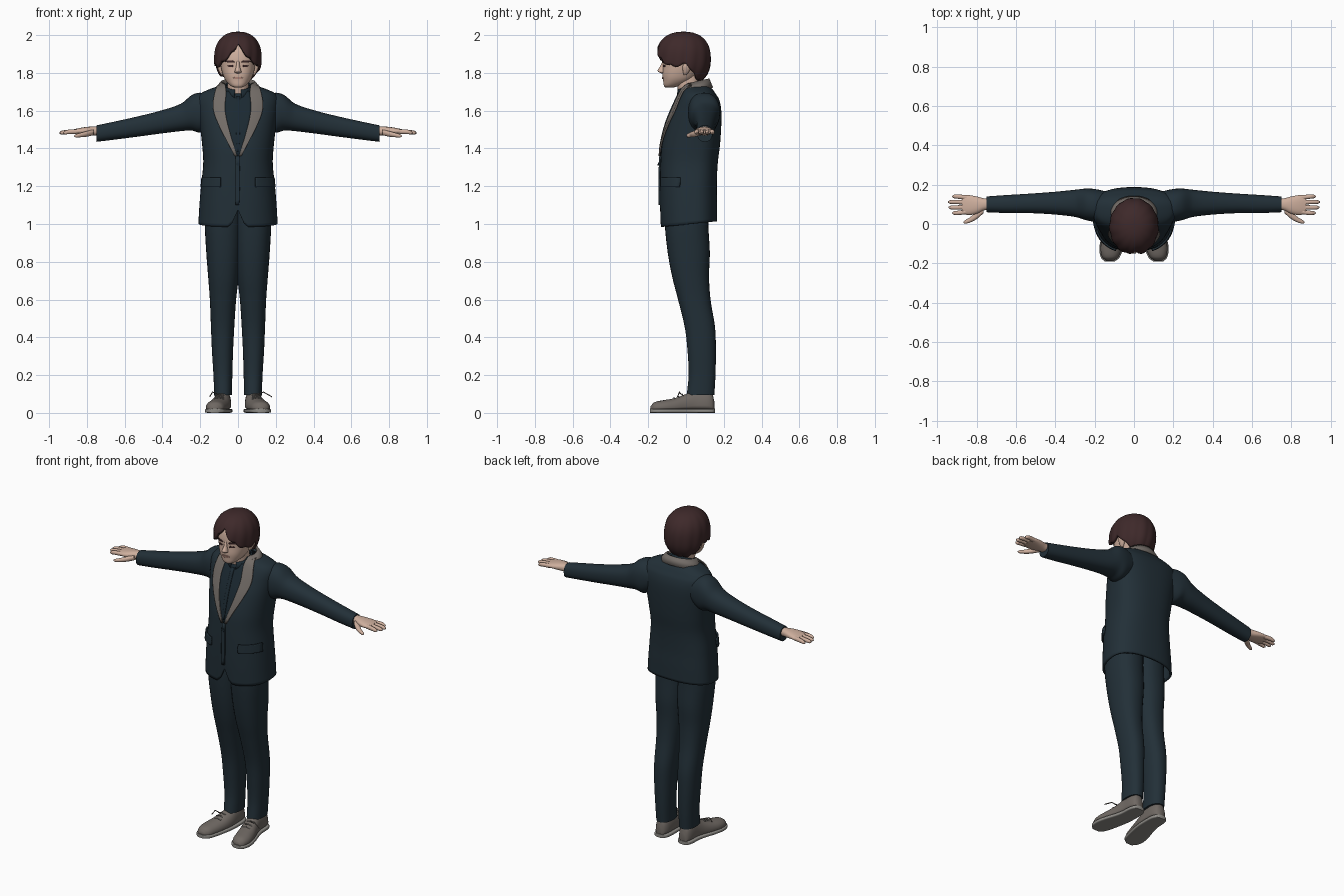
import bpy, bmesh, math
from mathutils import Vector
from mathutils.bvhtree import BVHTree

cube = bpy.data.objects.get("Cube")
if cube:
    bpy.data.objects.remove(cube, do_unlink=True)


def material(name, *rgb):
    m = bpy.data.materials.new(name)
    m.use_nodes = True
    m.diffuse_color = (*rgb, 1)
    bsdf = next(n for n in m.node_tree.nodes if n.type == 'BSDF_PRINCIPLED')
    bsdf.inputs["Base Color"].default_value = (*rgb, 1)
    bsdf.inputs["Roughness"].default_value = .8
    return m


NAVY = material("navy cloth", .016, .029, .039)
SHIRT = material("dark shirt", .011, .022, .031)
GREY = material("grey lapel", .17, .15, .135)
SKIN = material("skin", .62, .43, .34)
LIP = material("lip", .45, .25, .2)
HAIR = material("brown hair", .048, .022, .023)
SHOE = material("grey leather", .16, .14, .125)
SOLE = material("pale sole", .27, .26, .24)
SIDES = ((1, "left"), (-1, "right"))


def finish(name, bm, mat, thick=0, offset=-1, sharp=50):
    bmesh.ops.recalc_face_normals(bm, faces=bm.faces)
    me = bpy.data.meshes.new(name)
    bm.to_mesh(me)
    bm.free()
    me.materials.append(mat)
    me.shade_smooth()
    me.set_sharp_from_angle(angle=math.radians(sharp))
    ob = bpy.data.objects.new(name, me)
    bpy.context.collection.objects.link(ob)
    if thick:
        mod = ob.modifiers.new("thickness", 'SOLIDIFY')
        mod.thickness, mod.offset = thick, offset
    return ob


def smooth(rows, n):
    """Hermite interpolation of rows, whose first value is the parameter."""
    def slope(i):
        a, b = rows[max(i - 1, 0)], rows[min(i + 1, len(rows) - 1)]
        return [(q - p) / (b[0] - a[0]) for p, q in zip(a, b)]
    out = []
    for i in range(len(rows) - 1):
        h = rows[i + 1][0] - rows[i][0]
        for k in range(n):
            u = k / n
            s = u * u * (3 - 2 * u)
            out.append([p * (1 - s) + q * s + h * (u * (1 - u) ** 2 * m - u * u * (1 - u) * w)
                        for p, q, m, w in zip(rows[i], rows[i + 1], slope(i), slope(i + 1))])
    return out + [list(rows[-1])]


def grid(bm, rings, closed):
    vs = [[bm.verts.new(p) for p in r] for r in rings]
    n = len(vs[0])
    for a, b in zip(vs, vs[1:]):
        for j in range(n if closed else n - 1):
            k = (j + 1) % n
            bm.faces.new((a[j], a[k], b[k], b[j]))
    return vs


def loft(name, axis, rows, mat, side=1, power=2.3, mid=.5, seg=32, n=4, cap=True, bend=None, thick=0):
    """Rounded sections along an axis; a row is position, a min, a max, b min, b max."""
    rings = []
    for t, a0, a1, b0, b1 in smooth(rows, n):
        ring, bc = [], b0 + (b1 - b0) * mid
        for j in range(seg):
            w = math.tau * j / seg
            c, s = math.cos(w), math.sin(w)
            a = (a0 + a1) / 2 + (a1 - a0) / 2 * math.copysign(abs(c) ** (2 / power), c)
            b = bc + (b1 - bc if s > 0 else bc - b0) * math.copysign(abs(s) ** (2 / power), s)
            p = {'x': (t, a, b), 'y': (a, t, b), 'z': (a, b, t)}[axis]
            p = bend(*p) if bend else p
            ring.append((p[0] * side, p[1], p[2]))
        rings.append(ring)
    bm = bmesh.new()
    vs = grid(bm, rings, True)
    if cap:
        bm.faces.new(vs[0])
        bm.faces.new(vs[-1])
    return finish(name, bm, mat, thick)


def sym(rows):
    return [(z, -w, w, b0, b1) for z, w, b0, b1 in rows]


def surface(ob):
    me = ob.data
    return BVHTree.FromPolygons([v.co for v in me.vertices], [p.vertices for p in me.polygons])


def patch(name, tree, rows, mat, side=1, lift=.004, cols=10):
    """Thin plate laid on the front of a surface; a row is height, x start, x end."""
    rings = []
    for z, xa, xb in smooth(rows, 5):
        ring = []
        for j in range(cols + 1):
            x = side * (xa + (xb - xa) * j / cols)
            hit, nor, *_ = tree.ray_cast(Vector((x, -1, z)), Vector((0, 1, 0)))
            if hit is None:
                hit, nor, *_ = tree.find_nearest(Vector((x, 0, z)))
            nor = -nor if nor.y > 0 else nor
            ring.append(hit + nor * lift)
        rings.append(ring)
    bm = bmesh.new()
    grid(bm, rings, False)
    return finish(name, bm, mat, .009, 0)


def band(name, start, low, high, mat, thick):
    """Collar strip round the neck; low and high are x radius, y radius, y centre, z, tilt."""
    rings = []
    for i in range(41):
        a = math.radians(start + (360 - 2 * start) * i / 40)
        rings.append([(rx * math.sin(a), cy - ry * math.cos(a), z - tilt * math.cos(a))
                      for rx, ry, cy, z, tilt in (low, high)])
    bm = bmesh.new()
    grid(bm, rings, False)
    return finish(name, bm, mat, thick, 0)


def wire(name, points, radius, mat):
    cu = bpy.data.curves.new(name, 'CURVE')
    cu.dimensions, cu.bevel_depth, cu.bevel_resolution = '3D', radius, 1
    sp = cu.splines.new('POLY')
    sp.points.add(len(points) - 1)
    for p, co in zip(sp.points, points):
        p.co = (*co, 1)
    cu.materials.append(mat)
    bpy.context.collection.objects.link(bpy.data.objects.new(name, cu))


# Jacket body, with a notch in the front hem
def hem(x, y, z):
    k = max(0, 1 - (z - 1) / .12)
    notch = .09 * max(0, 1 - abs(x) / .04) if y < 0 else 0
    return x, y, z + k * (notch + .1 * (y - .02))


jacket = loft("jacket_body", 'z', sym([
    (1, .21, -.135, .165), (1.1, .204, -.138, .165), (1.2, .196, -.138, .163), (1.32, .184, -.135, .168),
    (1.42, .19, -.127, .18), (1.53, .203, -.1, .187), (1.61, .214, -.068, .186), (1.66, .216, -.045, .175),
    (1.69, .198, -.03, .157), (1.71, .16, -.02, .143), (1.735, .09, 0, .12)]),
    NAVY, mid=.6, seg=64, n=6, power=2.4, cap=False, bend=hem, thick=.012)
chest = surface(jacket)

# Shirt front, jacket closing edge and buttons
patch("shirt_front", chest, [(1.7, -.065, .065), (1.6, -.07, .07), (1.5, -.05, .05), (1.36, -.006, .006)], SHIRT)
patch("jacket_closing_edge", chest, [(1.36, -.012, .008), (1.22, -.014, .01), (1.1, -.012, .006)], NAVY)
patch("shirt_placket", chest, [(1.67, -.01, .01), (1.5, -.01, .01), (1.38, -.004, .004)], SHIRT, lift=.008)
patch("jacket_button", chest, [(1.325, -.004, .004), (1.317, -.01, .01), (1.309, -.004, .004)], SHIRT, lift=.01)

# Shirt collar and jacket collar behind the neck
band("shirt_collar", 14, (.075, .07, .02, 1.685, .025), (.066, .06, .018, 1.735, .025), SHIRT, .008)
band("jacket_collar", 55, (.128, .088, .05, 1.705, .015), (.085, .068, .05, 1.75, .018), GREY, .012)

# Trunk of the neck
loft("neck", 'z', sym([(1.64, .055, -.03, .07), (1.72, .056, -.045, .072), (1.81, .056, -.06, .072)]), SKIN, cap=False)

for s, tag in SIDES:
    # Lapels and pocket flaps
    patch(tag + "_lapel", chest, [(1.735, .066, .1), (1.69, .062, .12), (1.61, .068, .128),
                                  (1.52, .052, .098), (1.36, .006, .018)], GREY, s, lift=.008)
    patch(tag + "_pocket_flap", chest, [(1.245, .09, .182), (1.22, .088, .185), (1.195, .09, .186)], NAVY, s, lift=.008)

    # Sleeve
    loft(tag + "_sleeve", 'x', [
        (.14, .02, .165, 1.52, 1.68), (.2, .012, .178, 1.485, 1.695), (.245, .02, .18, 1.495, 1.682),
        (.3, .036, .174, 1.492, 1.638), (.4, .048, .164, 1.48, 1.603), (.52, .055, .155, 1.464, 1.572),
        (.65, .056, .147, 1.447, 1.543), (.75, .06, .14, 1.435, 1.522)], NAVY, s, n=6)

    # Hand, fingers and thumb
    loft(tag + "_hand", 'x', [
        (.7, .075, .128, 1.467, 1.512), (.76, .07, .13, 1.468, 1.516), (.8, .052, .14, 1.47, 1.514),
        (.84, .046, .147, 1.474, 1.508), (.875, .052, .146, 1.478, 1.5)], SKIN, s, seg=24)
    for i, tip in enumerate((.925, .943, .946, .925)):
        y, e = .062 + .024 * i, (i - 1.5) * .004
        loft(f"{tag}_finger_{i + 1}", 'x', [
            (.85, y - .012, y + .012, 1.477, 1.502), (.9, y - .011 + e, y + .011 + e, 1.476, 1.499),
            (tip - .01, y - .009 + e, y + .009 + e, 1.474, 1.493),
            (tip, y - .003 + e, y + .003 + e, 1.479, 1.486)], SKIN, s, seg=12)
    loft(tag + "_thumb", 'x', [
        (.765, .055, .09, 1.47, 1.5), (.8, .025, .065, 1.462, 1.492), (.835, .007, .033, 1.459, 1.482),
        (.858, .002, .02, 1.458, 1.475), (.867, .005, .011, 1.463, 1.469)], SKIN, s, seg=14)

    # Trouser leg
    loft(tag + "_trouser_leg", 'z', [
        (.095, .032, .126, .004, .15), (.2, .03, .13, .014, .156), (.33, .026, .138, .008, .158),
        (.45, .02, .143, -.006, .154), (.6, .01, .149, -.042, .13), (.72, -.004, .158, -.073, .122),
        (.85, -.015, .168, -.097, .126), (1, -.02, .175, -.112, .118), (1.12, -.02, .165, -.11, .12)],
        NAVY, s, n=6)

    # Shoe upper, welted sole and laces
    upper = [(-.187, .105, .142, .012, .036), (-.168, .08, .162, .012, .056), (-.12, .062, .17, .012, .067),
             (-.06, .048, .158, .012, .078), (0, .038, .138, .012, .1), (.05, .036, .126, .012, .122),
             (.11, .038, .122, .012, .122), (.14, .05, .112, .012, .1), (.15, .066, .098, .012, .06)]
    loft(tag + "_shoe", 'y', upper, SHOE, s, mid=.25, power=2.2)
    loft(tag + "_shoe_sole", 'y', [(y * 1.02, a - .006, b + .006, 0, .022) for y, a, b, *_ in upper],
         SOLE, s, power=5)
    for i in range(3):
        y, z = -.06 + .022 * i, .079 + .009 * i
        wire(f"{tag}_lace_{i + 1}", [(s * .075, y, z - .005), (s * .1, y - .004, z + .003),
                                     (s * .125, y, z - .006)], .003, SOLE)
    reach = .18 if s > 0 else .15
    wire(tag + "_lace_end", [(s * .1, -.025, .098), (s * .135, -.035, .11), (s * reach, -.045, .085)], .003, SHOE)

# Head
head = loft("head", 'z', sym([
    (1.722, .018, -.108, -.07), (1.732, .04, -.117, -.03), (1.76, .066, -.121, .03), (1.79, .08, -.124, .06),
    (1.83, .09, -.122, .08), (1.88, .094, -.122, .09), (1.93, .088, -.108, .088), (1.965, .06, -.07, .06),
    (1.975, .02, -.03, .02)]), SKIN, seg=40, n=5)
face = surface(head)
loft("nose", 'z', sym([(1.797, .006, -.13, -.11), (1.804, .018, -.145, -.105), (1.814, .016, -.15, -.1),
                       (1.835, .01, -.137, -.1), (1.865, .008, -.123, -.1)]), SKIN, seg=16)
patch("mouth", face, [(1.779, -.012, .012), (1.774, -.025, .025), (1.767, -.013, .013)], LIP, lift=0)

for s, tag in SIDES:
    # Brows, eyes and ears
    patch(tag + "_brow", face, [(1.866, .03, .055), (1.861, .02, .07), (1.856, .018, .05)], HAIR, s, lift=0)
    patch(tag + "_eye", face, [(1.842, .03, .046), (1.837, .022, .054), (1.832, .028, .048)], HAIR, s, lift=-.002)
    loft(tag + "_ear", 'z', [(1.79, .08, .09, -.012, .004), (1.805, .078, .1, -.016, .015),
                             (1.835, .08, .11, -.018, .032), (1.852, .085, .108, -.006, .028)], SKIN, s, seg=16)

# Hair: a rippled cap ending at a hairline that lifts at the centre parting
HAIRLINE = [(0, 1.948), (12, 1.915), (28, 1.88), (45, 1.855), (65, 1.835), (82, 1.842), (98, 1.848),
            (115, 1.8), (140, 1.772), (180, 1.77)]


def hairline(deg):
    for (a, za), (b, zb) in zip(HAIRLINE, HAIRLINE[1:]):
        if deg <= b:
            return za + (zb - za) * (deg - a) / (b - a)
    return HAIRLINE[-1][1]


bm = bmesh.new()
columns, steps = 96, 18
rings = []
for k in range(steps + 1):
    ring = []
    for j in range(columns):
        a = math.tau * j / columns
        deg = math.degrees(min(a, math.tau - a))
        low = (hairline(deg) + .006 * math.sin(a * 13) - 1.875) / .125
        u = max(k / steps, .02)
        c = math.cos(u * math.acos(max(-1, low)))
        r = (1 - abs(c) ** 2.4) ** (1 / 2.4) * (1 + .02 * u * math.sin(a * 13 + 3 * u))
        ring.append((.107 * r * math.sin(a), -.013 - .127 * r * math.cos(a), 1.875 + .125 * c))
    rings.append(ring)
vs = grid(bm, rings, True)
bm.faces.new(vs[0])
finish("hair", bm, HAIR, .018, -1, 70)
